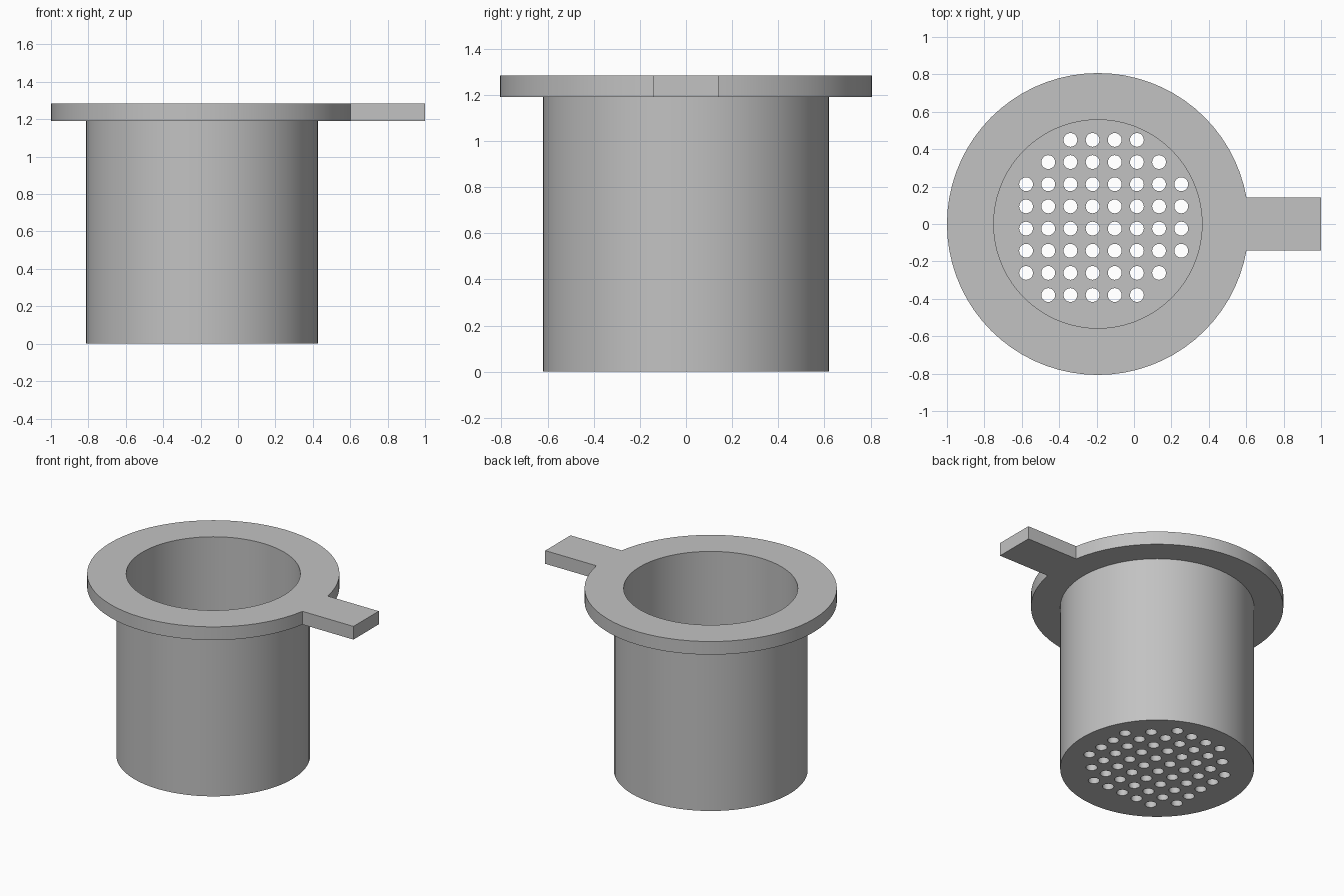
import bpy
import bmesh
from math import cos, sin, pi, hypot, radians

cube = bpy.data.objects.get("Cube")
if cube:
    bpy.data.objects.remove(cube)

CX = -0.193                                  # axis of the cup
RIM_R, WALL_R, BORE_R = 0.807, 0.62, 0.557
TOP, RIM_Z, FLOOR_Z = 1.283, 1.19, 0.065
PITCH, HOLE_R = 0.1185, 0.037

grey = bpy.data.materials.new("plain grey")
grey.use_nodes = True
grey.diffuse_color = (0.54, 0.54, 0.54, 1)
bsdf = next(n for n in grey.node_tree.nodes if n.type == 'BSDF_PRINCIPLED')
bsdf.inputs["Base Color"].default_value = grey.diffuse_color


def turned(bm, x, y, profile, sides):
    """Closed solid of revolution from (radius, height) pairs."""
    rings = [[bm.verts.new((x + r * cos(2 * pi * i / sides),
                            y + r * sin(2 * pi * i / sides), z))
              for i in range(sides)] for r, z in profile]
    for a, b in zip(rings, rings[1:]):
        for i in range(sides):
            j = (i + 1) % sides
            bm.faces.new((a[i], a[j], b[j], b[i]))
    bm.faces.new(rings[0][::-1])
    bm.faces.new(rings[-1])


def finish(bm, name):
    bmesh.ops.recalc_face_normals(bm, faces=bm.faces)
    mesh = bpy.data.meshes.new(name)
    bm.to_mesh(mesh)
    bm.free()
    mesh.materials.append(grey)
    ob = bpy.data.objects.new(name, mesh)
    bpy.context.collection.objects.link(ob)
    return ob


def combine(target, other, operation):
    mod = target.modifiers.new(operation.lower(), 'BOOLEAN')
    mod.operation, mod.object, mod.solver = operation, other, 'EXACT'
    bpy.ops.object.modifier_apply(modifier=mod.name)
    bpy.data.objects.remove(other)


# Cup with flanged rim, outside first and then down the bore
bm = bmesh.new()
turned(bm, CX, 0, [(WALL_R, 0), (WALL_R, RIM_Z), (RIM_R, RIM_Z),
                   (RIM_R, TOP), (BORE_R, TOP), (BORE_R, FLOOR_Z)], 72)
cup = finish(bm, "strainer_cup")
bpy.context.view_layer.objects.active = cup
cup.select_set(True)

# Flat handle tab, level with the rim
bm = bmesh.new()
bmesh.ops.create_cube(bm, size=1)
for v in bm.verts:
    v.co = (1 if v.co.x > 0 else 0.5, 0.141 if v.co.y > 0 else -0.141,
            TOP if v.co.z > 0 else RIM_Z)
combine(cup, finish(bm, "handle"), 'UNION')

# Grid of drain holes, kept inside a circle
bm = bmesh.new()
for col in range(8):
    for row in range(8):
        x, y = -0.577 + col * PITCH, -0.38 + row * PITCH
        if hypot(x - CX, y) < 0.497:
            turned(bm, x, y, [(HOLE_R, -0.1), (HOLE_R, 0.2)], 20)
combine(cup, finish(bm, "drain_holes"), 'DIFFERENCE')

bpy.ops.object.shade_smooth_by_angle(angle=radians(30))
